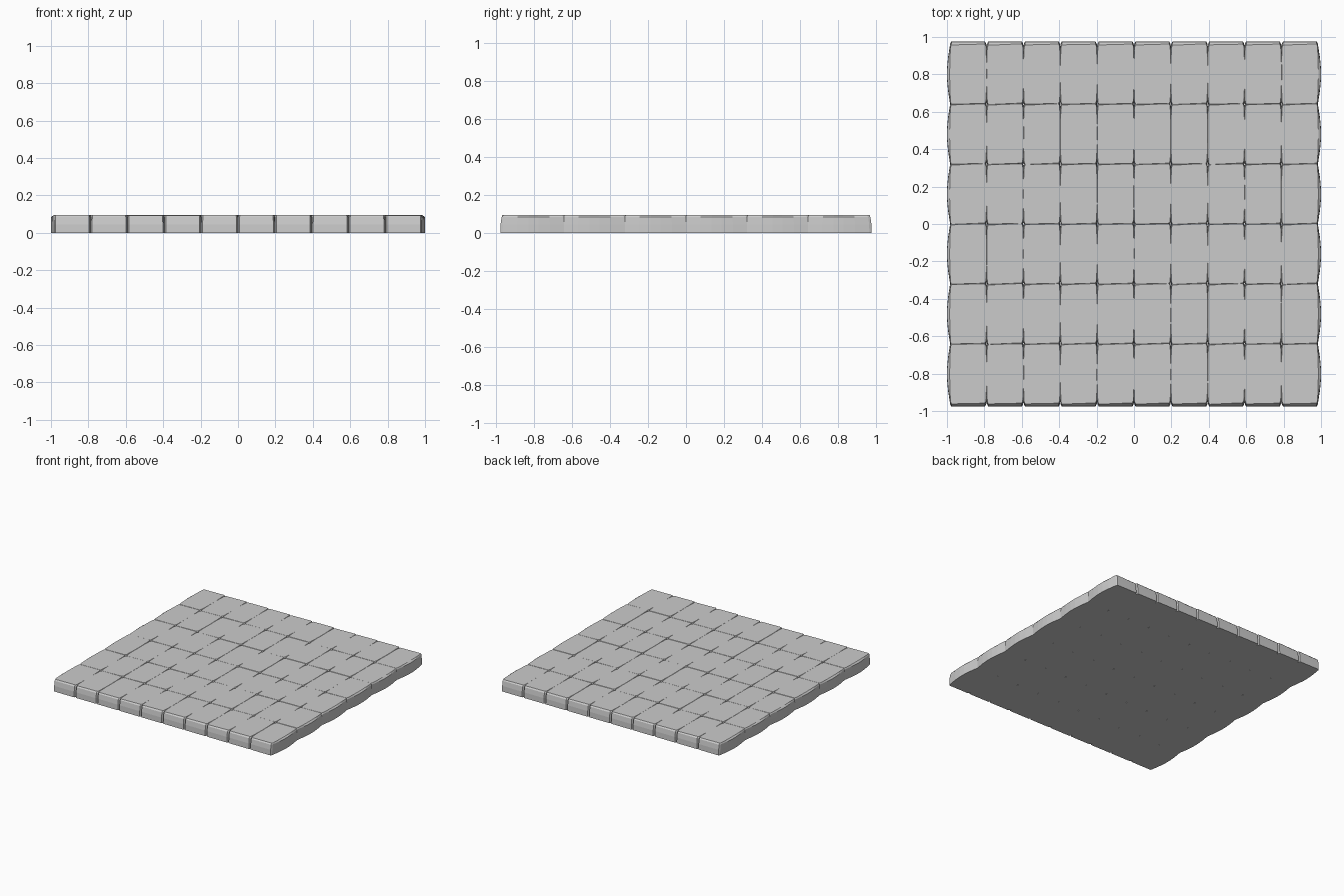
import bpy, bmesh, random

if "Cube" in bpy.data.objects:
    bpy.data.objects.remove(bpy.data.objects["Cube"])

random.seed(4)
COLS, ROWS = 10, 6
DX, DY = 0.197, 0.3205

# half-plan of a paver: (fraction of half length, half width)
SIDE = [(-1.0, 0.0905), (-0.93, 0.0965), (-0.5, 0.108), (-0.15, 0.1135),
        (0.15, 0.1135), (0.5, 0.108), (0.93, 0.0965), (1.0, 0.0905)]
# rings from the ground up: (z, half length, width scale for the bulge, inset)
RINGS = [(0.0, 0.174, 1.0, 0.0), (0.045, 0.173, 1.0, 0.0),
         (0.084, 0.167, 1.0, 0.001), (0.095, 0.1585, 0.25, 0.002)]


def outline(half_len, bulge, inset, skew):
    """Closed plan of one paver with bowed long sides and skewed ends."""
    pts = []
    for sign in (1, -1):
        for f, w in SIDE:
            w = min(w, 0.0965) + max(0.0, w - 0.0965) * bulge - inset
            x, y = sign * w, sign * f * half_len
            pts.append((x, y + skew * x * abs(f)))
    return pts


def paver(name, cx, cy, drop, skew):
    bm = bmesh.new()
    loops = []
    for z, hl, bulge, inset in RINGS:
        top = z > 0.09
        loops.append([bm.verts.new((cx + x, cy + y, z - (drop if top else 0)))
                      for x, y in outline(hl, bulge, inset, skew if top else 0)])
    n = len(loops[0])
    for a, b in zip(loops, loops[1:]):
        for i in range(n):
            j = (i + 1) % n
            bm.faces.new((a[i], a[j], b[j], b[i]))
    bm.faces.new(loops[0][::-1])
    bm.faces.new(loops[-1])
    bmesh.ops.recalc_face_normals(bm, faces=bm.faces)
    me = bpy.data.meshes.new(name)
    bm.to_mesh(me)
    bm.free()
    ob = bpy.data.objects.new(name, me)
    bpy.context.collection.objects.link(ob)


# grid of paving stones, with slightly uneven tops
for c in range(COLS):
    for r in range(ROWS):
        paver(f"paving_stone_{c + 1}_{r + 1}",
              (c - (COLS - 1) / 2) * DX, (r - (ROWS - 1) / 2) * DY,
              random.uniform(0, 0.002), random.uniform(0.02, 0.05))
